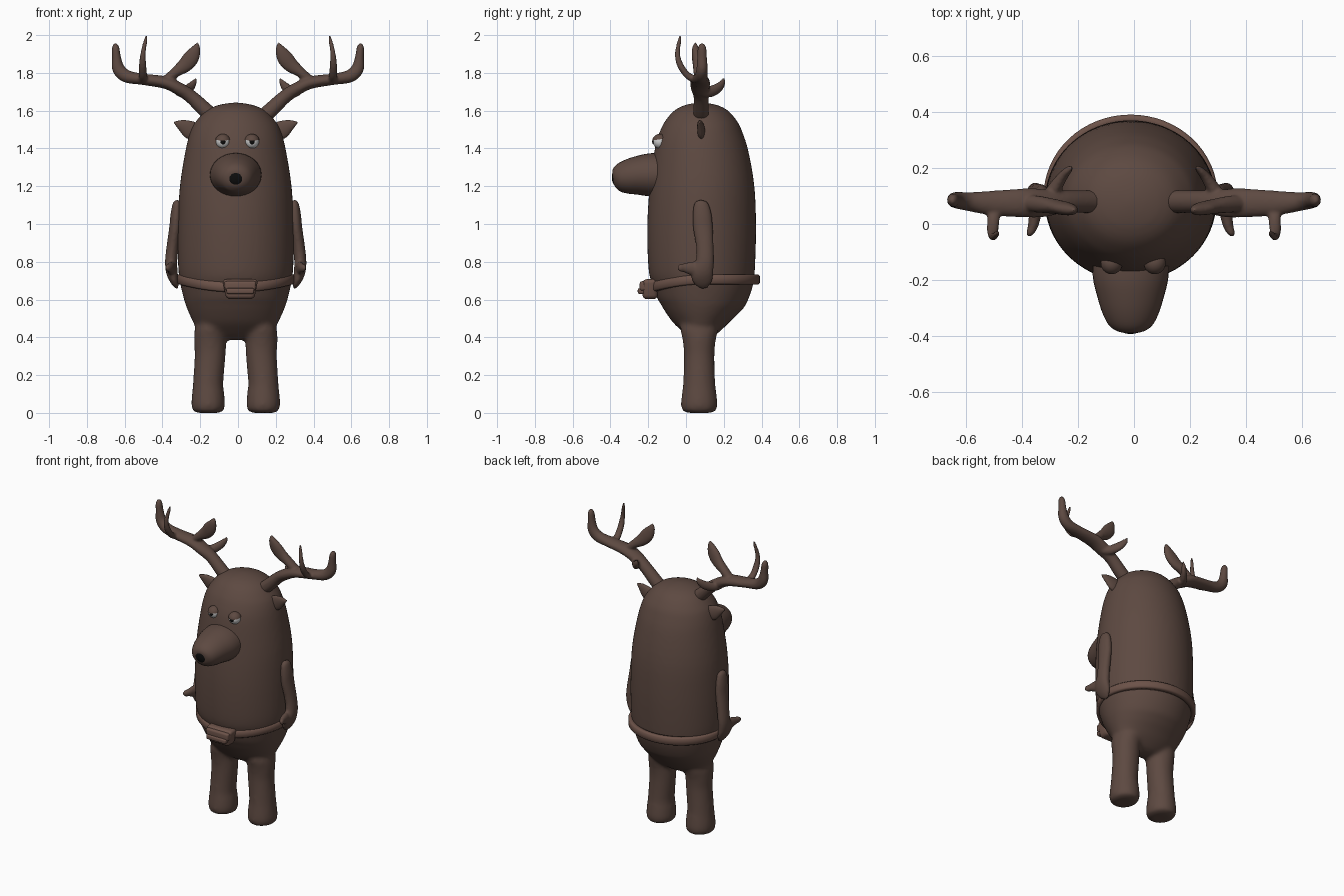
import bpy, bmesh, math
from mathutils import Vector

CX = -0.012  # body centre line


def material(name, c):
    m = bpy.data.materials.new(name)
    m.diffuse_color = (*c, 1)
    return m


BROWN = material("brown", (0.11, 0.067, 0.053))
TAN = material("belt_brown", (0.15, 0.085, 0.066))
BLACK = material("black", (0.004, 0.004, 0.004))
WHITE = material("eye_white", (0.55, 0.58, 0.56))


def finish(name, bm, mat):
    bmesh.ops.recalc_face_normals(bm, faces=bm.faces)
    me = bpy.data.meshes.new(name)
    bm.to_mesh(me)
    bm.free()
    me.materials.append(mat)
    me.polygons.foreach_set("use_smooth", [True] * len(me.polygons))
    ob = bpy.data.objects.new(name, me)
    bpy.context.collection.objects.link(ob)
    return ob


def spline(rows, steps):
    """Catmull-Rom through rows of equal length."""
    out = []
    for i in range(len(rows) - 1):
        a, b, c, d = (rows[max(0, min(len(rows) - 1, i + k))] for k in (-1, 0, 1, 2))
        for s in range(steps):
            t = s / steps
            out.append([0.5 * (2 * q + (r - p) * t + (2 * p - 5 * q + 4 * r - w) * t * t
                               + (3 * q - p - 3 * r + w) * t ** 3)
                        for p, q, r, w in zip(a, b, c, d)])
    out.append(list(rows[-1]))
    return out


def loft(bm, rows, ref=(0, 1, 0), seg=24, steps=4, side=1, cx=CX):
    """Closed elliptical tube; rows are x, y, z, radius across, radius along ref."""
    pts = spline(rows, steps)
    pos = [Vector(p[:3]) for p in pts]
    rings = []
    for i, p in enumerate(pts):
        tan = (pos[min(i + 1, len(pos) - 1)] - pos[max(i - 1, 0)]).normalized()
        u = tan.cross(Vector(ref)).normalized()
        v = tan.cross(u)
        ring = []
        for k in range(seg):
            a = 2 * math.pi * k / seg
            q = pos[i] + u * max(p[3], .002) * math.cos(a) + v * max(p[4], .002) * math.sin(a)
            ring.append(bm.verts.new((q.x * side + cx, q.y, q.z)))
        rings.append(ring)
    for r, s in zip(rings, rings[1:]):
        for k in range(seg):
            j = (k + 1) % seg
            bm.faces.new((r[k], r[j], s[j], s[k]))
    bm.faces.new(rings[0])
    bm.faces.new(rings[-1])


def ball(name, loc, scale, mat, lid=False):
    bm = bmesh.new()
    bmesh.ops.create_uvsphere(bm, u_segments=24, v_segments=16, radius=1)
    if lid:
        bmesh.ops.bisect_plane(bm, geom=bm.verts[:] + bm.edges[:] + bm.faces[:],
                               plane_co=(0, 0, .3), plane_no=(0, -.15, 1), clear_inner=True)
    for v in bm.verts:
        v.co = Vector(loc) + Vector(a * b for a, b in zip(v.co, scale))
    return finish(name, bm, mat)


def fuse(ob, voxel, rounds):
    r = ob.modifiers.new("fuse", 'REMESH')
    r.mode, r.voxel_size, r.use_smooth_shade = 'VOXEL', voxel, True
    s = ob.modifiers.new("soften", 'SMOOTH')
    s.factor, s.iterations = 0.5, rounds


# Body and legs, fused into one skin
bm = bmesh.new()
body = [(.385, .08, .02, .02), (.40, .08, .12, .06), (.45, .08, .205, .12), (.50, .08, .235, .168),
        (.55, .082, .257, .208), (.60, .085, .274, .24), (.70, .088, .297, .272),
        (.80, .083, .306, .284), (1.0, .083, .306, .288), (1.2, .085, .296, .277),
        (1.4, .08, .264, .246), (1.5, .08, .236, .214), (1.55, .08, .206, .187),
        (1.6, .08, .158, .143), (1.63, .08, .092, .085), (1.643, .08, .015, .015)]
loft(bm, [(0, y, z, a, b) for z, y, a, b in body], seg=48)
leg = [(0, .05, .05), (.008, .078, .085), (.04, .089, .097), (.10, .086, .092), (.16, .08, .085),
       (.3, .082, .081), (.38, .085, .087), (.45, .08, .1), (.5, .05, .08)]
for s in (1, -1):
    loft(bm, [(.136 + .01 * (z < .2), .07, z, a, b) for z, a, b in leg], side=s)
fuse(finish("body", bm, BROWN), .013, 7)

# Muzzle and nose
bm = bmesh.new()
loft(bm, [(0, -.10, 1.26, .137, .117), (0, -.19, 1.26, .135, .114), (0, -.26, 1.256, .119, .102),
          (0, -.32, 1.247, .1, .088), (0, -.36, 1.238, .078, .07), (0, -.38, 1.233, .048, .044),
          (0, -.386, 1.232, .01, .01)], ref=(0, 0, 1), seg=32)
finish("muzzle", bm, BROWN)
ball("nose", (CX, -.368, 1.247), (.047, .025, .046), BLACK)

for s, tag in ((1, "right"), (-1, "left")):
    # Eye, pupil and lid
    ex = s * .077 - .003
    ball("eye_" + tag, (ex, -.138, 1.436), (.037, .037, .037), WHITE)
    ball("pupil_" + tag, (ex, -.172, 1.436), (.013, .007, .014), BLACK)
    ball("eyelid_" + tag, (ex, -.138, 1.436), (.041, .042, .041), BROWN, lid=True)

    # Ear
    bm = bmesh.new()
    loft(bm, [(.19, .08, 1.475, .025, .02), (.235, .08, 1.495, .048, .02),
              (.28, .075, 1.52, .033, .016), (.312, .07, 1.533, .014, .009),
              (.326, .07, 1.538, .003, .003)], side=s)
    finish("ear_" + tag, bm, BROWN)

    # Arm with thumb
    bm = bmesh.new()
    loft(bm, [(.308, .08, 1.127, .005, .008), (.31, .08, 1.11, .022, .036),
              (.315, .085, 1.05, .03, .05), (.32, .09, .98, .032, .052), (.334, .1, .88, .032, .046),
              (.342, .1, .80, .032, .048), (.337, .085, .74, .03, .06),
              (.322, .092, .69, .02, .047), (.31, .1, .66, .006, .014)], side=s)
    loft(bm, [(.335, .08, .76, .025, .04), (.342, .03, .765, .022, .036),
              (.35, -.01, .768, .018, .024), (.362, -.035, .767, .012, .018),
              (.366, -.045, .765, .003, .004)], ref=(0, 0, 1), seg=16, side=s)
    fuse(finish("arm_" + tag, bm, BROWN), .007, 3)

    # Antler: main beam and four tines
    bm = bmesh.new()
    opts = dict(seg=16, side=s, cx=0)
    loft(bm, [(.10, .08, 1.54, .04, .04), (.17, .08, 1.60, .041, .041), (.25, .08, 1.675, .036, .04),
              (.32, .075, 1.72, .034, .05), (.39, .075, 1.75, .033, .052), (.51, .075, 1.767, .03, .044),
              (.59, .08, 1.782, .034, .034), (.632, .085, 1.82, .034, .03), (.643, .085, 1.88, .024, .026),
              (.648, .085, 1.935, .019, .022), (.65, .085, 1.957, .006, .007)], **opts)
    loft(bm, [(.50, .06, 1.76, .022, .025), (.503, .01, 1.785, .018, .022), (.505, -.03, 1.84, .017, .02),
              (.503, -.045, 1.90, .014, .014), (.49, -.035, 1.97, .01, .01),
              (.485, -.03, 2.0, .004, .004)], ref=(1, 0, 0), **opts)
    loft(bm, [(.38, .075, 1.755, .03, .03), (.335, .07, 1.80, .027, .03), (.28, .062, 1.842, .04, .026),
              (.245, .055, 1.885, .042, .024), (.222, .05, 1.93, .024, .018),
              (.213, .05, 1.96, .005, .006)], **opts)
    loft(bm, [(.31, .08, 1.70, .025, .03), (.285, .125, 1.70, .03, .025), (.255, .17, 1.72, .027, .018),
              (.232, .195, 1.75, .017, .012), (.22, .2, 1.775, .003, .003)],
         ref=(.7, .7, 0), **opts)
    fuse(finish("antler_" + tag, bm, BROWN), .007, 3)

# Belt, dipping at the front
bm = bmesh.new()
rings = []
for k in range(64):
    a = 2 * math.pi * k / 64
    z = .707 - .042 * max(0, -math.sin(a)) ** 2
    ring = []
    for off, h in ((-.025, -.026), (-.004, -.026), (.004, -.018), (.004, .018), (-.004, .026), (-.025, .026)):
        ring.append(bm.verts.new((CX + (.307 + off) * math.cos(a), .1 + (.287 + off) * math.sin(a), z + h)))
    rings.append(ring)
for k in range(64):
    r, s = rings[k], rings[(k + 1) % 64]
    for i in range(6):
        j = (i + 1) % 6
        bm.faces.new((r[i], r[j], s[j], s[i]))
finish("belt", bm, TAN)


# Pouch on the belt front: bag, flap and zip strip
def block(name, loc, size, taper, bevel):
    bm = bmesh.new()
    bmesh.ops.create_cube(bm, size=1)
    for v in bm.verts:
        k = taper if v.co.z < 0 else 1
        v.co = Vector((v.co.x * size[0] * k, v.co.y * size[1], v.co.z * size[2])) + Vector(loc)
    ob = finish(name, bm, TAN)
    b = ob.modifiers.new("round", 'BEVEL')
    b.width, b.segments = bevel, 4


block("pouch_bag", (.012, -.19, .655), (.19, .08, .105), .78, .022)
block("pouch_flap", (.012, -.215, .672), (.17, .06, .05), .95, .012)
block("pouch_zip", (.012, -.228, .645), (.15, .055, .03), .95, .009)
